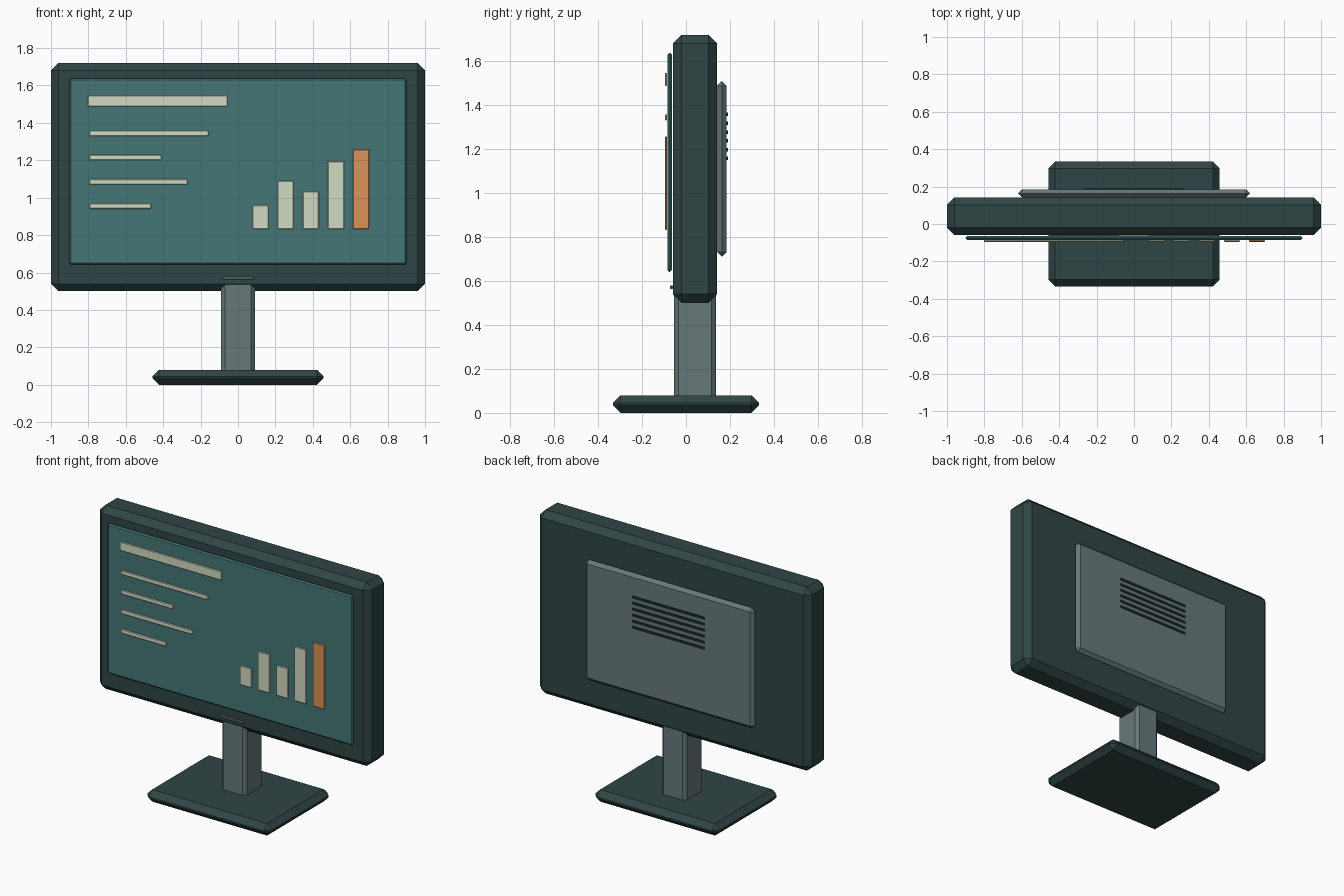
import bpy

cube = bpy.data.objects.get("Cube")
if cube:
    bpy.data.objects.remove(cube, do_unlink=True)


def material(name, rgb):
    m = bpy.data.materials.new(name)
    m.use_nodes = True
    m.diffuse_color = (*rgb, 1)
    m.node_tree.nodes["Principled BSDF"].inputs["Base Color"].default_value = (*rgb, 1)
    return m


casing = material("dark casing", (0.030, 0.060, 0.060))
glass = material("teal screen", (0.060, 0.180, 0.180))
metal = material("grey metal", (0.135, 0.190, 0.195))
cream = material("cream", (0.640, 0.700, 0.540))
orange = material("orange", (0.700, 0.290, 0.100))
slot = material("slot black", (0.012, 0.025, 0.025))


def box(name, xs, ys, zs, mat, bevel=0.0):
    """Chamfered box spanning the given ranges."""
    spans = (xs, ys, zs)
    bpy.ops.mesh.primitive_cube_add(size=1, location=[(a + b) / 2 for a, b in spans])
    ob = bpy.context.object
    ob.name = name
    ob.scale = [b - a for a, b in spans]
    bpy.ops.object.transform_apply(location=False, rotation=False, scale=True)
    ob.data.materials.append(mat)
    if bevel:
        mod = ob.modifiers.new("chamfer", "BEVEL")
        mod.width = bevel
        mod.segments = 1
    return ob


# Stand
box("base", (-0.457, 0.457), (-0.333, 0.333), (0, 0.08), casing, 0.035)
box("post", (-0.09, 0.09), (-0.055, 0.137), (0.05, 0.62), metal, 0.02)

# Display housing
box("housing", (-1, 1), (-0.06, 0.142), (0.5, 1.72), casing, 0.04)
box("screen", (-0.9, 0.9), (-0.085, -0.064), (0.642, 1.637), glass, 0.008)
box("chin_badge", (-0.087, 0.087), (-0.072, -0.06), (0.563, 0.579), metal, 0.003)
box("back_panel", (-0.62, 0.62), (0.142, 0.185), (0.71, 1.51), metal, 0.028)

# Vent slots
for i in range(6):
    z = 1.158 + i * 0.04
    box(f"vent_{i}", (-0.265, 0.265), (0.182, 0.19), (z - 0.008, z + 0.008), slot)

# Text lines on the screen
front = (-0.095, -0.086)
box("title_bar", (-0.803, -0.055), front, (1.488, 1.547), cream, 0.003)
for i, end in enumerate((-0.157, -0.41, -0.27, -0.464)):
    z = 1.345 - i * 0.13
    box(f"text_line_{i}", (-0.795, end), front, (z - 0.014, z + 0.014), cream, 0.003)

# Bar chart
for i, top in enumerate((0.96, 1.09, 1.034, 1.194, 1.258)):
    x = 0.121 + i * 0.134
    box(f"chart_bar_{i}", (x - 0.043, x + 0.043), front, (0.833, top),
        orange if i == 4 else cream, 0.003)
